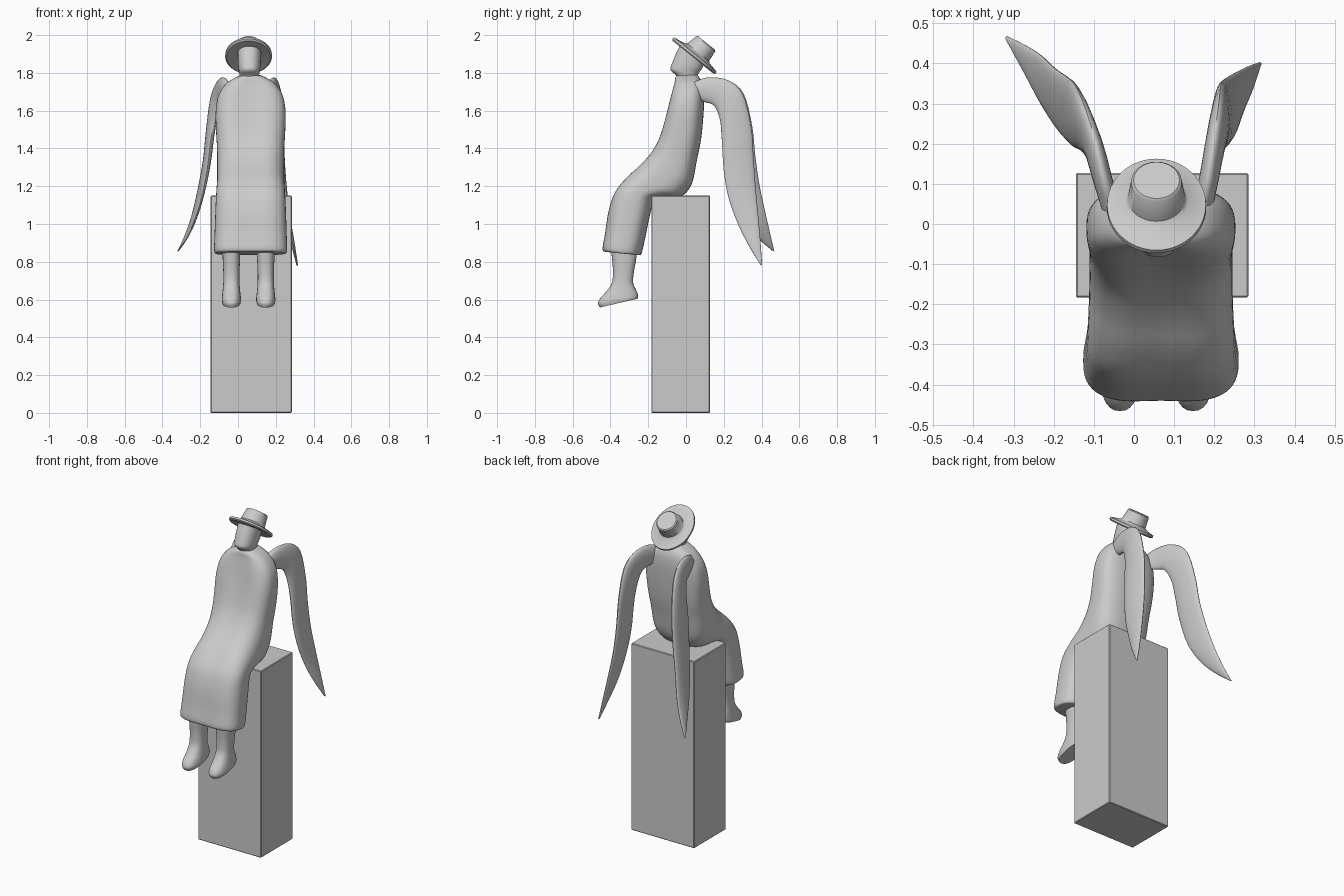
import bpy, bmesh, math
from mathutils import Vector


def spline(p0, p1, p2, p3, t):
    return 0.5 * (2 * p1 + (p2 - p0) * t + (2 * p0 - 5 * p1 + 4 * p2 - p3) * t * t
                  + (3 * p1 - p0 - 3 * p2 + p3) * t ** 3)


def spow(v, e):
    return math.copysign(abs(v) ** e, v)


def loft(name, sections, power=2.0, steps=4, sides=40, angle=40):
    """Skin of closed rings. Section = (front xyz, back xyz, half width, front dent)."""
    rows = [[*s[0], *s[1], s[2], s[3] if len(s) > 3 else 0.0] for s in sections]
    fine = []
    for i in range(len(rows) - 1):
        near = [rows[max(i - 1, 0)], rows[i], rows[i + 1], rows[min(i + 2, len(rows) - 1)]]
        for k in range(steps):
            fine.append([spline(*c, k / steps) for c in zip(*near)])
    fine.append(rows[-1])

    bm = bmesh.new()
    rings = []
    for r in fine:
        front, back = Vector(r[0:3]), Vector(r[3:6])
        mid, half = (front + back) / 2, (front - back) / 2
        ring = []
        for k in range(sides):
            a = 2 * math.pi * k / sides
            c, s = spow(math.cos(a), 2 / power), spow(math.sin(a), 2 / power)
            dent = r[7] * math.exp(-(s / 0.5) ** 2) if c > 0 else 0
            p = mid + half * c - half.normalized() * dent + Vector((r[6] * s, 0, 0))
            ring.append(bm.verts.new(p))
        rings.append(ring)
    for lo, hi in zip(rings, rings[1:]):
        for k in range(sides):
            j = (k + 1) % sides
            bm.faces.new((lo[k], lo[j], hi[j], hi[k]))
    bm.faces.new(rings[0])
    bm.faces.new(rings[-1])
    bmesh.ops.recalc_face_normals(bm, faces=bm.faces)
    return finish(name, bm, angle)


def finish(name, bm, angle):
    me = bpy.data.meshes.new(name)
    bm.to_mesh(me)
    bm.free()
    ob = bpy.data.objects.new(name, me)
    bpy.context.collection.objects.link(ob)
    bpy.ops.object.select_all(action='DESELECT')
    ob.select_set(True)
    bpy.context.view_layer.objects.active = ob
    bpy.ops.object.shade_smooth_by_angle(angle=math.radians(angle))
    return ob


def flat(x, rows):
    """Sections given in the side plane at a fixed x: (yf, zf, yb, zb, half width, dent)."""
    return [((x, r[0], r[1]), (x, r[2], r[3]), *r[4:]) for r in rows]


# Pedestal
bm = bmesh.new()
bmesh.ops.create_cube(bm, size=1)
for v in bm.verts:
    v.co = Vector((0.07 + v.co.x * 0.43, -0.028 + v.co.y * 0.31, 0.575 + v.co.z * 1.15))
bmesh.ops.bevel(bm, geom=bm.edges[:], offset=0.004, segments=1, affect='EDGES')
finish("pedestal", bm, 30)

# Seated robe, from hem over the knees and up to the collar
loft("robe", flat(0.067, [
    (-0.435, 0.853, -0.25, 0.835, 0.180, 0.008),
    (-0.450, 0.870, -0.235, 0.845, 0.193, 0.010),
    (-0.437, 0.95, -0.215, 0.93, 0.191, 0.010),
    (-0.418, 1.07, -0.190, 1.05, 0.187, 0.010),
    (-0.385, 1.17, -0.165, 1.13, 0.183, 0.012),
    (-0.325, 1.25, -0.10, 1.14, 0.180, 0.014),
    (-0.255, 1.315, -0.03, 1.142, 0.178, 0.014),
    (-0.195, 1.38, 0.03, 1.21, 0.178, 0.012),
    (-0.155, 1.45, 0.058, 1.34, 0.178, 0.014),
    (-0.13, 1.53, 0.080, 1.45, 0.183, 0.018),
    (-0.107, 1.62, 0.092, 1.57, 0.185, 0.020),
    (-0.087, 1.69, 0.096, 1.67, 0.170, 0.016),
    (-0.068, 1.745, 0.090, 1.735, 0.132, 0.008),
    (-0.057, 1.773, 0.072, 1.773, 0.085, 0.0),
    (-0.048, 1.785, 0.058, 1.79, 0.052, 0.0),
]), power=2.8, sides=56)

# Neck and head, leaning back under the hat
loft("head", flat(0.06, [
    (-0.045, 1.75, 0.058, 1.75, 0.053),
    (-0.052, 1.785, 0.060, 1.78, 0.051),
    (-0.082, 1.815, 0.068, 1.80, 0.055),
    (-0.074, 1.85, 0.080, 1.815, 0.059),
    (-0.056, 1.895, 0.090, 1.835, 0.061),
    (-0.035, 1.94, 0.095, 1.86, 0.062),
]), power=2.3)

# Tilted hat: brim and crown as stacked discs along one axis (length, width, height, shift)
axis, along, base = Vector((0, 0.627, 0.78)), Vector((0, 0.78, -0.627)), Vector((0.056, 0.045, 1.892))
hat = []
for ry, rx, h, shift in [(0.06, 0.05, -0.004, 0), (0.138, 0.116, -0.012, 0), (0.147, 0.124, -0.005, 0),
                         (0.146, 0.123, 0.006, 0), (0.085, 0.078, 0.018, 0.003), (0.074, 0.071, 0.026, 0.004),
                         (0.064, 0.063, 0.086, 0.008), (0.058, 0.057, 0.092, 0.008)]:
    c = base + axis * h + along * shift
    hat.append((c - along * ry, c + along * ry, rx))
loft("hat", hat, steps=1, sides=48, angle=35)

# Legs with shoes
for side, x in (("left", -0.035), ("right", 0.147)):
    loft(side + "_leg", flat(x, [
        (-0.40, 0.90, -0.26, 0.90, 0.047),
        (-0.392, 0.82, -0.263, 0.82, 0.046),
        (-0.387, 0.75, -0.275, 0.75, 0.043),
        (-0.392, 0.69, -0.280, 0.69, 0.043),
        (-0.420, 0.645, -0.266, 0.655, 0.046),
        (-0.452, 0.61, -0.257, 0.635, 0.049),
        (-0.466, 0.58, -0.254, 0.615, 0.051),
        (-0.455, 0.558, -0.258, 0.604, 0.047),
    ]), power=2.4, sides=28)

# Wings: (outer edge point, inner edge point, half thickness) from shoulder to tip
loft("left_wing", [
    ((-0.055, 0.03, 1.745), (-0.055, 0.05, 1.66), 0.026),
    ((-0.075, 0.11, 1.775), (-0.078, 0.10, 1.645), 0.025),
    ((-0.100, 0.22, 1.762), (-0.098, 0.15, 1.625), 0.025),
    ((-0.128, 0.305, 1.69), (-0.125, 0.18, 1.55), 0.025),
    ((-0.150, 0.35, 1.52), (-0.145, 0.19, 1.44), 0.023),
    ((-0.168, 0.367, 1.36), (-0.162, 0.205, 1.30), 0.021),
    ((-0.200, 0.39, 1.20), (-0.192, 0.24, 1.14), 0.018),
    ((-0.238, 0.425, 1.04), (-0.230, 0.30, 1.02), 0.015),
    ((-0.280, 0.45, 0.93), (-0.270, 0.375, 0.93), 0.011),
    ((-0.317, 0.468, 0.855), (-0.315, 0.455, 0.86), 0.004),
], sides=28)
loft("right_wing", [
    ((0.170, 0.03, 1.745), (0.170, 0.05, 1.66), 0.026),
    ((0.185, 0.11, 1.775), (0.185, 0.10, 1.645), 0.025),
    ((0.200, 0.22, 1.762), (0.200, 0.15, 1.625), 0.025),
    ((0.211, 0.30, 1.69), (0.212, 0.18, 1.55), 0.025),
    ((0.216, 0.345, 1.52), (0.225, 0.19, 1.44), 0.022),
    ((0.222, 0.357, 1.36), (0.235, 0.20, 1.28), 0.020),
    ((0.237, 0.368, 1.20), (0.250, 0.225, 1.14), 0.017),
    ((0.262, 0.382, 1.05), (0.268, 0.275, 1.00), 0.014),
    ((0.290, 0.395, 0.90), (0.293, 0.335, 0.88), 0.010),
    ((0.314, 0.403, 0.78), (0.313, 0.394, 0.785), 0.004),
], sides=28)
